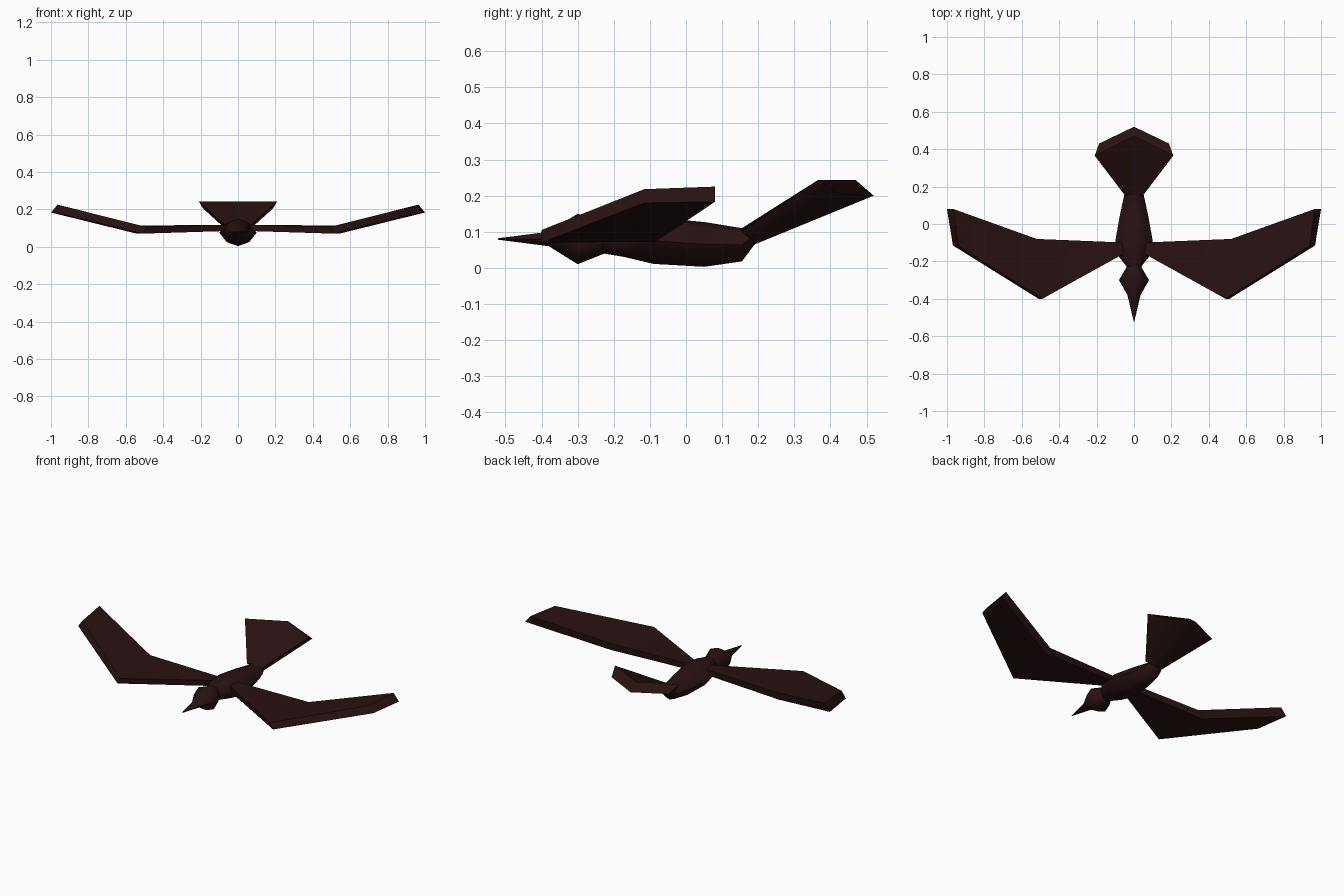
import bpy, bmesh

cube = bpy.data.objects.get("Cube")
if cube:
    bpy.data.objects.remove(cube)

feather = bpy.data.materials.new("dark_brown")
feather.use_nodes = True
colour = (0.022, 0.006, 0.006, 1)
feather.diffuse_color = colour
bsdf = feather.node_tree.nodes["Principled BSDF"]
bsdf.inputs["Base Color"].default_value = colour
bsdf.inputs["Roughness"].default_value = 0.9


def loft(name, rings):
    """Skin a closed shape through rings with equal point counts."""
    bm = bmesh.new()
    loops = [[bm.verts.new(p) for p in ring] for ring in rings]
    n = len(loops[0])
    for a, b in zip(loops, loops[1:]):
        for i in range(n):
            j = (i + 1) % n
            bm.faces.new((a[i], a[j], b[j], b[i]))
    bm.faces.new(loops[0])
    bm.faces.new(loops[-1])
    bmesh.ops.remove_doubles(bm, verts=bm.verts, dist=0.0005)
    bmesh.ops.recalc_face_normals(bm, faces=bm.faces)
    mesh = bpy.data.meshes.new(name)
    bm.to_mesh(mesh)
    bm.free()
    mesh.materials.append(feather)
    obj = bpy.data.objects.new(name, mesh)
    bpy.context.collection.objects.link(obj)
    bpy.ops.object.select_all(action='DESELECT')
    obj.select_set(True)
    bpy.context.view_layer.objects.active = obj
    bpy.ops.object.shade_smooth_by_angle(angle=1.0)
    return obj


def section(y, half_width, low, high):
    """Eight-sided upright body section."""
    mid, h = (low + high) / 2, (high - low) / 2
    unit = [(1, 0), (.62, .75), (0, 1), (-.62, .75),
            (-1, 0), (-.62, -.75), (0, -1), (.62, -.75)]
    return [(u * half_width, y, mid + v * h) for u, v in unit]


# Beak, head, neck and body: y, half width, bottom, top
loft("head", [section(*s) for s in [
    (-.52, .002, .078, .082), (-.38, .035, .06, .10),
    (-.30, .08, .01, .15), (-.225, .037, .04, .13)]])
loft("body", [section(*s) for s in [
    (-.23, .037, .04, .13), (-.17, .085, .03, .135), (-.09, .10, .011, .14),
    (.05, .075, .003, .127), (.155, .052, .018, .11), (.19, .045, .065, .12)]])

# Tail fan, rising and widening toward the back
loft("tail", [
    [(-.05, .155, .10), (0, .155, .11), (.05, .155, .10),
     (.045, .185, .075), (0, .19, .065), (-.045, .185, .075)],
    [(-.21, .365, .243), (0, .47, .243), (.21, .365, .243),
     (.187, .43, .205), (0, .52, .2), (-.187, .43, .205)]])

# Wings: root, elbow and tip, each as leading and trailing edge pairs
wing = [
    [(.03, -.145, .085), (.03, -.145, .118), (.03, -.10, .118), (.03, -.10, .085)],
    [(.51, -.40, .07), (.49, -.40, .105), (.52, -.08, .113), (.55, -.085, .072)],
    [(.968, -.115, .18), (.94, -.115, .218), (.965, .08, .225), (1.0, .08, .183)]]
for side, s in (("left", 1), ("right", -1)):
    loft(side + "_wing", [[(s * x, y, z) for x, y, z in r] for r in wing])
